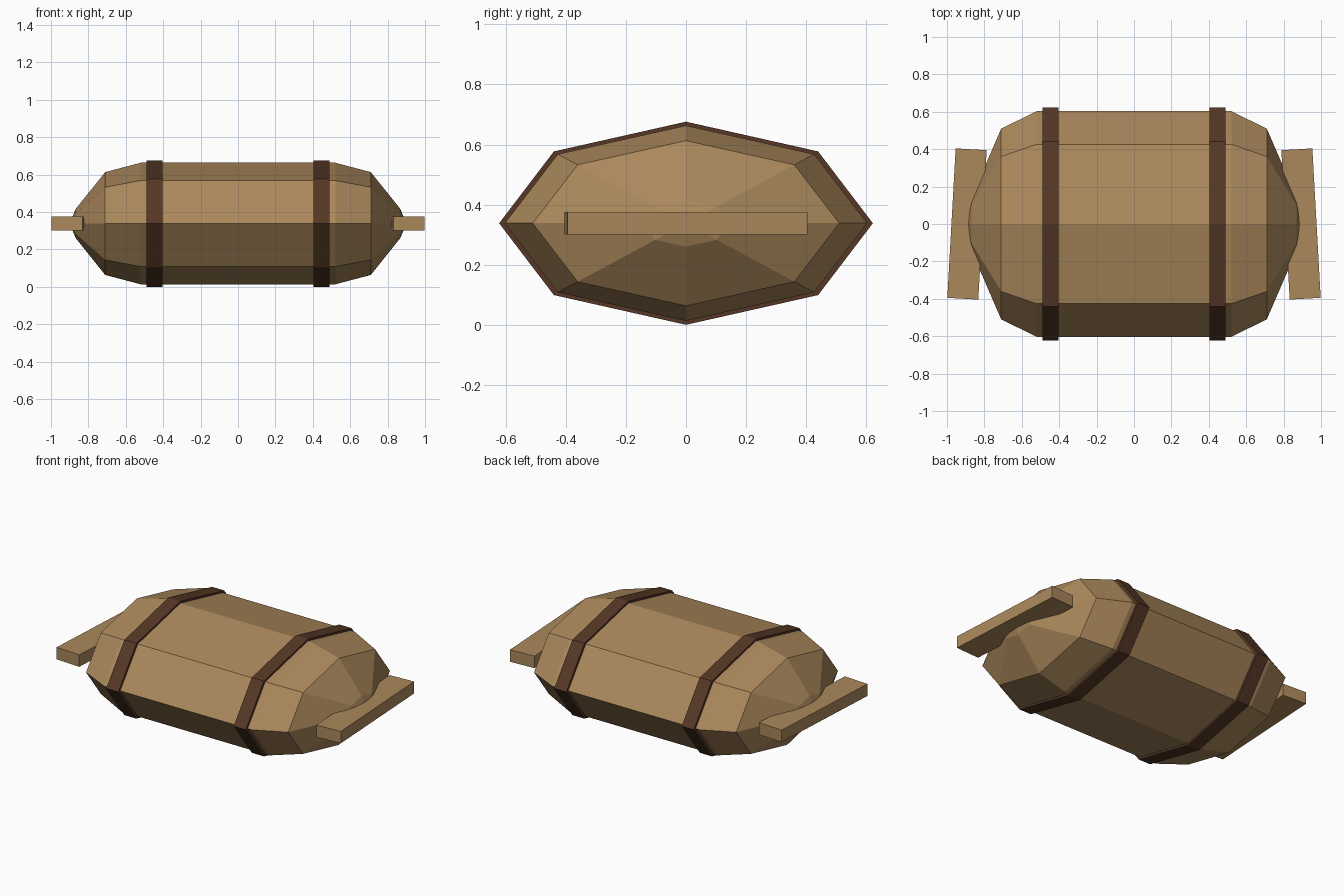
import bpy, bmesh, math
from mathutils import Matrix

if "Cube" in bpy.data.objects:
    bpy.data.objects.remove(bpy.data.objects["Cube"])

MID_Z = 0.338      # height of the long axis
SIDES = 8


def material(name, rgb):
    mat = bpy.data.materials.new(name)
    mat.use_nodes = True
    mat.diffuse_color = (*rgb, 1)
    mat.node_tree.nodes["Principled BSDF"].inputs["Base Color"].default_value = (*rgb, 1)
    return mat


tan = material("tan canvas", (0.41, 0.25, 0.107))
brown = material("dark brown leather", (0.092, 0.039, 0.019))


def add_object(name, bm, mat):
    bmesh.ops.recalc_face_normals(bm, faces=bm.faces)
    mesh = bpy.data.meshes.new(name)
    bm.to_mesh(mesh)
    bm.free()
    mesh.materials.append(mat)
    obj = bpy.data.objects.new(name, mesh)
    bpy.context.collection.objects.link(obj)
    return obj


def loft(name, stations, ry, rz, mat):
    """Octagonal rings along x; each station is (x, scale), ends are capped."""
    bm = bmesh.new()
    rings = []
    for x, s in stations:
        if s == 0:
            rings.append([bm.verts.new((x, 0, MID_Z))] * SIDES)
            continue
        angles = [math.tau * i / SIDES for i in range(SIDES)]
        rings.append([bm.verts.new((x, ry * s * math.cos(a), MID_Z + rz * s * math.sin(a)))
                      for a in angles])
    for a, b in zip(rings, rings[1:]):
        for i in range(SIDES):
            j = (i + 1) % SIDES
            corners = dict.fromkeys((a[i], a[j], b[j], b[i]))
            bm.faces.new(list(corners))
    for ring, (x, s) in ((rings[0], stations[0]), (rings[-1], stations[-1])):
        if s:
            bm.faces.new(ring)
    return add_object(name, bm, mat)


# Bag body with tapered, slightly rounded ends
half = [(0.52, 1), (0.71, 0.846), (0.868, 0.24), (0.884, 0.12), (0.892, 0)]
loft("bag_body", [(-x, s) for x, s in reversed(half)] + half, 0.603, 0.325, tan)

for side, sign in (("left", 1), ("right", -1)):
    # Strap around the body
    loft(side + "_strap", [(sign * 0.405, 1), (sign * 0.49, 1)], 0.622, 0.338, brown)

    # Flat carrying bar at the end, slightly splayed toward the front
    bm = bmesh.new()
    bmesh.ops.create_cube(bm, size=1, matrix=Matrix.Diagonal((0.166, 0.8, 0.076, 1)))
    bar = add_object(side + "_handle", bm, tan)
    bar.location = (sign * 0.893, 0, MID_Z)
    bar.rotation_euler.z = sign * math.radians(3.2)
